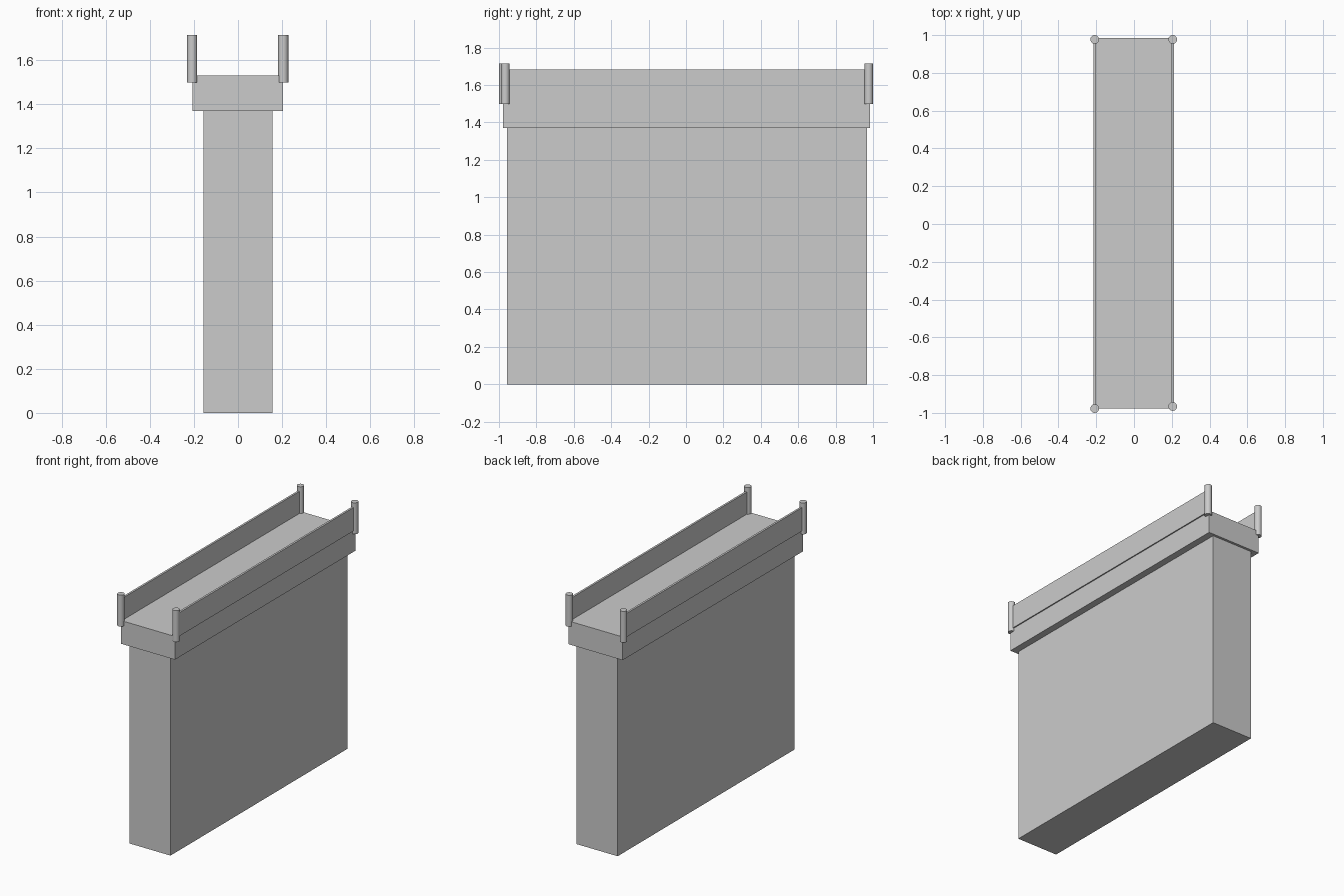
import bpy
import math

if "Cube" in bpy.data.objects:
    bpy.data.objects.remove(bpy.data.objects["Cube"])


def box(name, x0, x1, y0, y1, z0, z1):
    bpy.ops.mesh.primitive_cube_add(
        size=1, location=((x0 + x1) / 2, (y0 + y1) / 2, (z0 + z1) / 2))
    ob = bpy.context.object
    ob.name = name
    ob.scale = (x1 - x0, y1 - y0, z1 - z0)
    bpy.ops.object.transform_apply(location=False, rotation=False, scale=True)
    return ob


def post(name, x, y, z0=1.498, z1=1.714, r=0.023):
    bpy.ops.mesh.primitive_cylinder_add(
        vertices=32, radius=r, depth=z1 - z0, location=(x, y, (z0 + z1) / 2))
    bpy.context.object.name = name
    bpy.ops.object.shade_smooth_by_angle(angle=math.radians(30))


# Pier wall and the wider deck slab resting on it
box("pier_wall", -0.157, 0.156, -0.957, 0.968, 0, 1.37)
box("deck_slab", -0.207, 0.204, -0.978, 0.985, 1.37, 1.53)

# Side rails, slightly overhanging the deck, with a round post at each end
for side, x, front_y in (("left", -0.208, -0.977), ("right", 0.205, -0.966)):
    back_y = 0.977
    box(side + "_rail", x - 0.007, x + 0.007, front_y, back_y, 1.52, 1.682)
    post(side + "_front_post", x, front_y)
    post(side + "_back_post", x, back_y)
